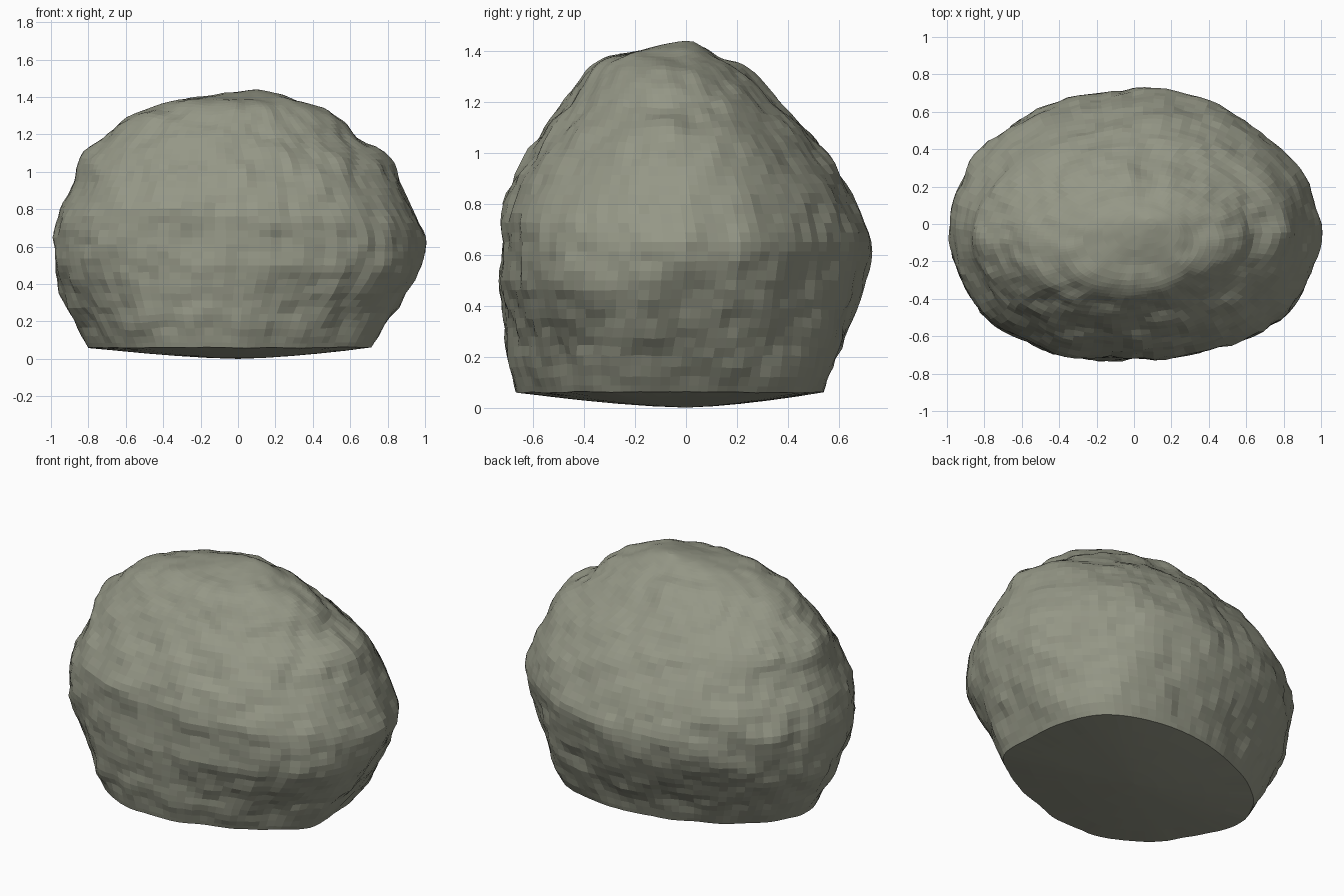
import bpy, math
from mathutils import Vector, noise

if "Cube" in bpy.data.objects:
    bpy.data.objects.remove(bpy.data.objects["Cube"])

# Silhouette by height: z, left x, right x, front y, back y
PROFILE = [
    (0.06, -0.80, 0.72, -0.69, 0.56), (0.20, -0.88, 0.81, -0.725, 0.615),
    (0.35, -0.95, 0.90, -0.715, 0.66), (0.50, -0.985, 0.97, -0.72, 0.70),
    (0.65, -0.995, 0.985, -0.72, 0.72), (0.80, -0.96, 0.94, -0.715, 0.67),
    (0.95, -0.88, 0.87, -0.65, 0.575), (1.07, -0.84, 0.81, -0.575, 0.485),
    (1.18, -0.72, 0.65, -0.49, 0.39), (1.26, -0.62, 0.55, -0.435, 0.30),
    (1.33, -0.48, 0.45, -0.38, 0.22), (1.38, -0.32, 0.32, -0.30, 0.13),
    (1.415, -0.12, 0.22, -0.14, 0.08), (1.44, 0.06, 0.12, -0.03, 0.03)]
# Plan outlines: radius relative to an ellipse, every 22.5 degrees from +x
PLAN = [1.0, 0.985, 0.975, 1.0, 1.0, 0.99, 0.995, 0.985,
        1.0, 1.01, 1.045, 1.04, 1.0, 1.02, 1.07, 1.03]
FOOT = [0.98, 1.02, 1.09, 1.03, 0.95, 0.90, 0.92, 0.98,
        1.0, 0.95, 0.98, 1.01, 0.96, 0.91, 0.95, 1.04]
SEG, ROWS = 104, 4


def spline(a, b, c, d, t):
    return b + 0.5 * t * (c - a + t * (2*a - 5*b + 4*c - d + t * (3*(b - c) + d - a)))


def section(i, t):
    n = len(PROFILE) - 1
    keys = [PROFILE[max(0, min(n, i + k))] for k in (-1, 0, 1, 2)]
    return [spline(*v, t) for v in zip(*keys)]


def plan(table, angle):
    f = (angle / math.tau * 16) % 16
    i = int(f)
    return spline(*[table[(i + k) % 16] for k in (-1, 0, 1, 2)], f - i)


def bump(x, centre, width):
    return math.exp(-((x - centre) / width) ** 2)


def ring_point(sec, angle):
    z, x0, x1, y0, y1 = sec
    # the angular foot blends into the rounder body
    t = min(1, max(0, (z - 0.10) / 0.42))
    t = t * t * (3 - 2 * t)
    r = plan(FOOT, angle) * (1 - t) + plan(PLAN, angle) * t
    deg = math.degrees(angle)
    # flattened front right shoulder
    r -= 0.12 * bump(deg, 318, 24) * bump(z, 1.15, 0.32)
    # corner on the right between the side and the back
    r += 0.025 * bump(deg, 20, 13) * bump(z, 0.95, 0.25)
    # hollow low on the front left
    r -= 0.03 * bump(deg, 228, 10) * bump(z, 0.28, 0.13)
    return Vector(((x0 + x1) / 2 + (x1 - x0) / 2 * r * math.cos(angle),
                   (y0 + y1) / 2 + (y1 - y0) / 2 * r * math.sin(angle), z))


def roughen(p):
    # broad lumps plus finer weathering
    out = Vector((p.x, p.y * 1.3, (p.z - 0.6) * 1.1)).normalized()
    d = 0.020 * noise.noise(p * 3.2 + Vector((4, 1, 7)))
    d += 0.018 * noise.noise(p * 6.5)
    d += 0.012 * noise.noise(p * 13)
    fade = min(1, max(0.35, (p.z - 0.06) / 0.1)) * min(1, max(0.2, (1.5 - p.z) / 0.2))
    return p + out * d * fade


# Rings of the boulder body
sections = [section(i, k / ROWS) for i in range(len(PROFILE) - 1) for k in range(ROWS)]
sections.append(PROFILE[-1])
verts, faces = [], []
for sec in sections:
    verts += [roughen(ring_point(sec, math.tau * j / SEG)) for j in range(SEG)]
body_rings = len(sections)

# Shallow convex underside, from the rim inwards
for s in (0.8, 0.6, 0.4, 0.2):
    for j in range(SEG):
        p = verts[j]
        verts.append(Vector((p.x * s, p.y * s, 0.06 * s ** 1.5)))


def bridge(a, b):
    for j in range(SEG):
        k = (j + 1) % SEG
        faces.append((a * SEG + j, a * SEG + k, b * SEG + k, b * SEG + j))


for i in range(body_rings - 1):
    bridge(i, i + 1)
chain = [0] + list(range(body_rings, body_rings + 4))
for a, b in zip(chain, chain[1:]):
    bridge(b, a)
top, base = len(verts), len(verts) + 1
verts += [Vector((0.09, 0, 1.44)), Vector((0, 0, 0))]
for j in range(SEG):
    k = (j + 1) % SEG
    t, b = (body_rings - 1) * SEG, chain[-1] * SEG
    faces += [(t + j, t + k, top), (b + k, b + j, base)]

mesh = bpy.data.meshes.new("boulder")
mesh.from_pydata(verts, [], faces)
mesh.update()
boulder = bpy.data.objects.new("boulder", mesh)
bpy.context.collection.objects.link(boulder)

# Grey green stone
stone = bpy.data.materials.new("grey green stone")
stone.diffuse_color = (0.30, 0.31, 0.24, 1)
stone.use_nodes = True
stone.node_tree.nodes["Principled BSDF"].inputs["Base Color"].default_value = stone.diffuse_color
mesh.materials.append(stone)
